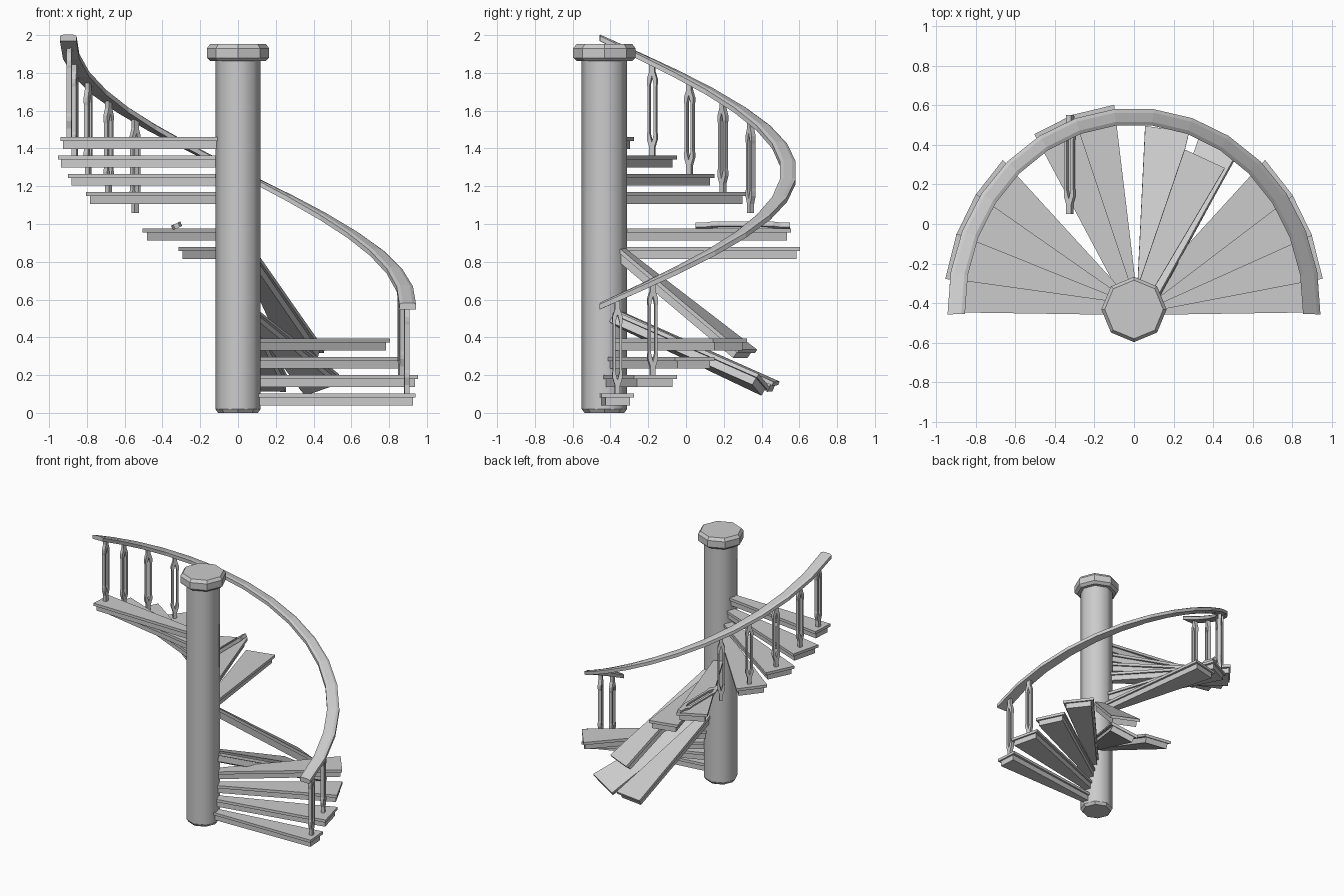
import bpy, bmesh, math
from mathutils import Vector, Matrix

if "Cube" in bpy.data.objects:
    bpy.data.objects.remove(bpy.data.objects["Cube"])

CY = -0.432            # column centre in y
RISE = 0.0969


def finish(name, bm):
    bmesh.ops.recalc_face_normals(bm, faces=bm.faces)
    me = bpy.data.meshes.new(name)
    bm.to_mesh(me)
    bm.free()
    ob = bpy.data.objects.new(name, me)
    bpy.context.collection.objects.link(ob)
    return ob


def ellipse(deg, a, b, z=0.0):
    t = math.radians(deg)
    return Vector((a * math.cos(t), CY + b * math.sin(t), z))


def lathe(name, profile, smooth_sides=False, n=8):
    bm = bmesh.new()
    rings = [[bm.verts.new(ellipse(360 * k / n, r, r, z)) for k in range(n)]
             for r, z in profile]
    for lo, hi in zip(rings, rings[1:]):
        for k in range(n):
            f = bm.faces.new((lo[k], lo[(k + 1) % n], hi[(k + 1) % n], hi[k]))
            f.smooth = smooth_sides and profile[rings.index(lo)][0] == profile[rings.index(hi)][0]
    bm.faces.new(rings[0])
    bm.faces.new(rings[-1])
    return finish(name, bm)


def prism(bm, pts, z0, z1):
    lo = [bm.verts.new((p[0], p[1], z0)) for p in pts]
    hi = [bm.verts.new((p[0], p[1], z1)) for p in pts]
    bm.faces.new(lo)
    bm.faces.new(hi)
    n = len(pts)
    for k in range(n):
        bm.faces.new((lo[k], lo[(k + 1) % n], hi[(k + 1) % n], hi[k]))


def tread(name, corners, matrix):
    """Wedge slab with a narrower body below; corners: inner a, outer a, outer b, inner b."""
    ia, oa, ob_, ib = [Vector(c[:2]) for c in corners]
    side = (ob_ - oa).normalized()
    out = ((oa + ob_) / 2 - (ia + ib) / 2).normalized()
    bm = bmesh.new()
    prism(bm, (ia, oa, ob_, ib), -0.021, 0)
    s = side * 0.02
    prism(bm, (ia + s * 0.6, oa + s - out * 0.012, ob_ - s - out * 0.012, ib - s * 0.6), -0.063, -0.021)
    ob = finish(name, bm)
    ob.matrix_world = matrix
    return ob


def span(i):
    if i == 0:
        return -0.8, 8.9
    if i == 14:
        return 171.1, 180.8
    lo = 8.9 + 12.48 * (i - 1)
    return lo - 0.3, lo + 12.78


# Column and capital
lathe("column", [(0.105, 0), (0.12, 0.02), (0.12, 1.88)], True)
lathe("capital", [(0.145, 1.862), (0.165, 1.88), (0.165, 1.93), (0.148, 1.952)])

# Intact treads
for i in (0, 1, 2, 3, 8, 9, 11, 12, 13, 14):
    lo, hi = span(i)
    m = math.radians((lo + hi) / 2)
    c = ellipse((lo + hi) / 2, 0.1, 0.1)
    perp = Vector((-math.sin(m), math.cos(m), 0)) * 0.034
    k = 0.975 if i in (0, 14) else 1.0
    tread("tread_%02d" % i,
          (c - perp, ellipse(lo, 0.965 * k, 1.04 * k), ellipse(hi, 0.965 * k, 1.04 * k), c + perp),
          Matrix.Translation((0, 0, 0.103 + RISE * i)))

# Fallen treads: inner end, outer left corner, outer right corner
fallen = [((0.04, -0.36, 0.89), (0.26, 0.375, 0.335), (0.455, 0.285, 0.335)),
          ((0.05, -0.35, 0.54), (0.045, 0.50, 0.165), (0.29, 0.46, 0.165)),
          ((0.08, -0.37, 0.53), (0.325, 0.46, 0.125), (0.54, 0.37, 0.215))]
for k, pts in enumerate(fallen):
    base, left, right = map(Vector, pts)
    mid = (left + right) / 2
    x = (mid - base).normalized()
    y = left - right
    y = (y - x * y.dot(x)).normalized()
    z = x.cross(y)
    m = Matrix((x, y, z)).transposed().to_4x4()
    m.translation = base
    L, w = (mid - base).length, 0.112
    tread("fallen_tread_%d" % k, ((0, -0.034), (L, -w), (L, w), (0, 0.034)), m)

# Handrail: flat band swept up a half turn
bm = bmesh.new()
N, prev = 15, None
for k in range(N + 1):
    deg = -1.4 + 182.8 * k / N
    z = 0.565 + 1.42 * k / N
    ring = [bm.verts.new(ellipse(deg, a, b, z + dz)) for a, b, dz in
            ((0.855, 0.935, -0.017), (0.943, 1.018, -0.017), (0.943, 1.018, 0.01),
             (0.925, 1.0, 0.018), (0.873, 0.953, 0.018), (0.855, 0.935, 0.01))]
    if prev:
        for j in range(6):
            bm.faces.new((prev[j], prev[(j + 1) % 6], ring[(j + 1) % 6], ring[j]))
    else:
        bm.faces.new(ring)
    prev = ring
bm.faces.new(prev)
finish("handrail", bm)

# Balusters: slotted posts, half profile mirrored
HALF = [(0, 0), (0.014, 0), (0.014, 0.05), (0.027, 0.09), (0.027, 0.115), (0.024, 0.13),
        (0.024, 0.37), (0.027, 0.385), (0.027, 0.41), (0.014, 0.45), (0.014, 0.5), (0, 0.5),
        (0, 0.425), (0.011, 0.38), (0.011, 0.12), (0, 0.075)]


def baluster(name, matrix):
    bm = bmesh.new()
    prism(bm, HALF, -0.013, 0.013)
    seam = [f for f in bm.faces if all(abs(v.co.x) < 1e-6 for v in f.verts)]
    bmesh.ops.delete(bm, geom=seam, context='FACES')
    bm.transform(Matrix.Rotation(math.pi / 2, 4, 'X'))
    ob = finish(name, bm)
    ob.modifiers.new("mirror", 'MIRROR')
    ob.matrix_world = matrix


for i in (0, 1, 10, 11, 12, 13, 14):
    deg = sum(span(i)) / 2
    p = ellipse(deg, 0.895, 0.975, 0.098 + RISE * i)
    if i == 10:
        p.z -= 0.01
    baluster("baluster_%02d" % i,
             Matrix.Translation(p) @ Matrix.Rotation(math.radians(deg + 90), 4, 'Z'))

# Fallen baluster lying on a tread
baluster("fallen_baluster",
         Matrix.Translation((-0.325, 0.05, 0.99)) @ Matrix.Rotation(-math.pi / 2, 4, 'X')
         @ Matrix.Rotation(math.radians(-25), 4, 'Z'))
